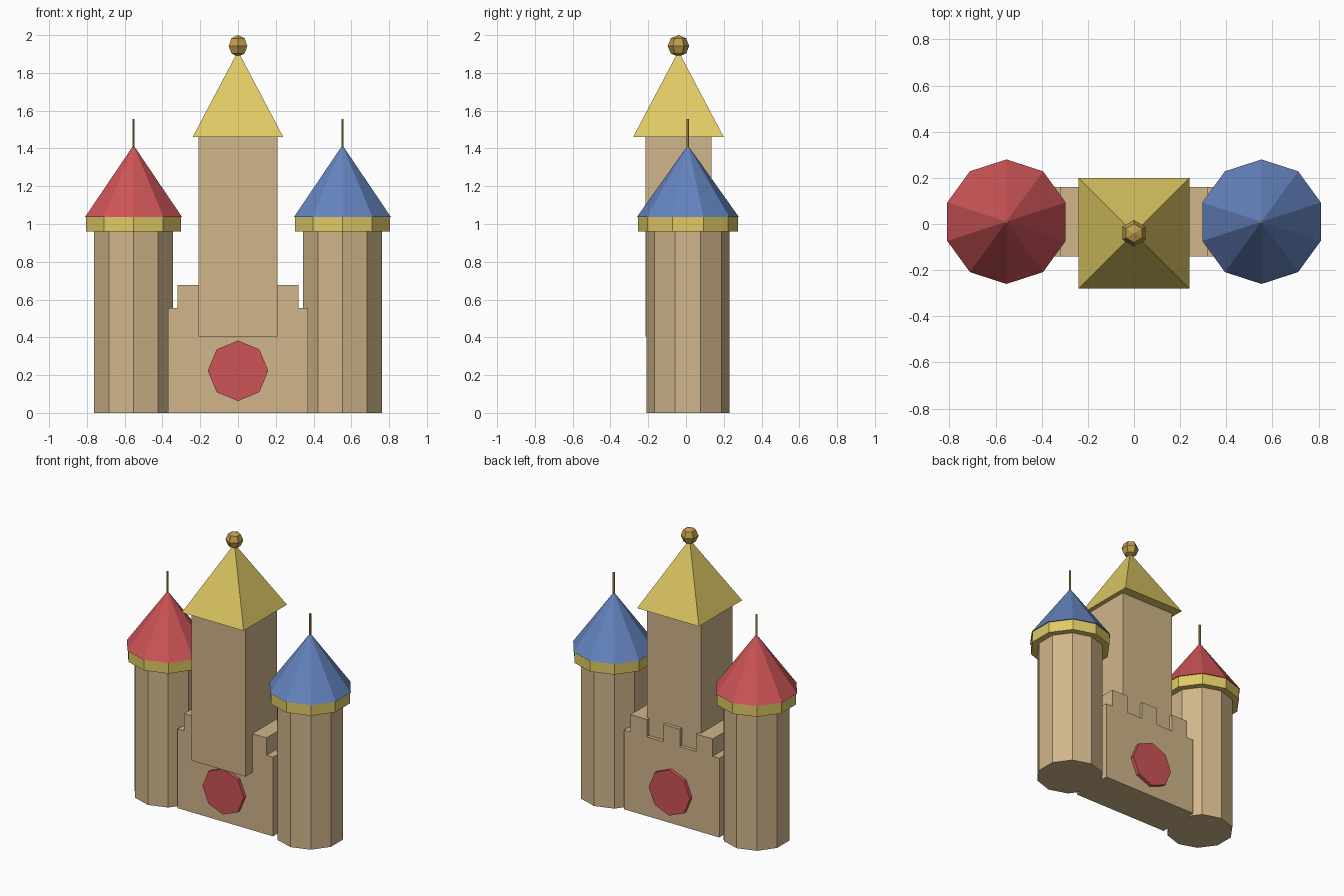
import bpy, bmesh, math
from mathutils import Matrix

if "Cube" in bpy.data.objects:
    bpy.data.objects.remove(bpy.data.objects["Cube"])


def material(name, r, g, b):
    lin = [((c / 255 + 0.055) / 1.055) ** 2.4 for c in (r, g, b)]
    m = bpy.data.materials.new(name)
    m.diffuse_color = (*lin, 1)
    m.use_nodes = True
    m.node_tree.nodes["Principled BSDF"].inputs["Base Color"].default_value = m.diffuse_color
    return m


STONE = material("sandstone", 208, 181, 138)
YELLOW = material("yellow", 224, 202, 101)
RED = material("red", 205, 84, 87)
BLUE = material("blue", 100, 131, 190)
GOLD = material("dark gold", 190, 156, 76)


def finish(bm, name, mat):
    bmesh.ops.recalc_face_normals(bm, faces=bm.faces)
    me = bpy.data.meshes.new(name)
    bm.to_mesh(me)
    bm.free()
    me.materials.append(mat)
    ob = bpy.data.objects.new(name, me)
    bpy.context.collection.objects.link(ob)
    return ob


def solid(name, mat, sides, x, y, z0, z1, r0, r1=None, start=90):
    """Upright prism, or a pointed cone when r1 is 0."""
    r1 = r0 if r1 is None else r1
    bm = bmesh.new()

    def ring(r, z):
        angles = [math.radians(start + 360 * i / sides) for i in range(sides)]
        return [bm.verts.new((x + r * math.cos(a), y + r * math.sin(a), z)) for a in angles]

    low = ring(r0, z0)
    bm.faces.new(low)
    if r1 == 0:
        tip = bm.verts.new((x, y, z1))
        for i in range(sides):
            bm.faces.new((low[i - 1], low[i], tip))
    else:
        high = ring(r1, z1)
        bm.faces.new(high)
        for i in range(sides):
            bm.faces.new((low[i - 1], low[i], high[i], high[i - 1]))
    return finish(bm, name, mat)


def extrude_y(name, mat, outline, y0, y1):
    """Outline in x and z, extruded from y0 to y1."""
    bm = bmesh.new()
    face = bm.faces.new([bm.verts.new((x, y0, z)) for x, z in outline])
    out = bmesh.ops.extrude_face_region(bm, geom=[face])["geom"]
    bmesh.ops.translate(bm, verts=[v for v in out if isinstance(v, bmesh.types.BMVert)],
                        vec=(0, y1 - y0, 0))
    return finish(bm, name, mat)


# Curtain wall with three merlons
outline = [(-0.37, 0), (-0.37, 0.555)]
for cx in (-0.255, 0, 0.255):
    outline += [(cx - 0.064, 0.555), (cx - 0.064, 0.677), (cx + 0.064, 0.677), (cx + 0.064, 0.555)]
outline += [(0.37, 0.555), (0.37, 0)]
extrude_y("battlement_wall", STONE, outline, -0.14, 0.16)

# Eight-sided boss showing on the front and the back of the wall
octagon = [(0.16 * math.cos(i * math.pi / 4), 0.223 + 0.16 * math.sin(i * math.pi / 4)) for i in range(8)]
extrude_y("round_gate", RED, octagon, -0.165, 0.185)

# Square keep, its pyramid roof and ball finial
extrude_y("keep", STONE, [(-0.209, 0.405), (-0.209, 1.46), (0.209, 1.46), (0.209, 0.405)], -0.215, 0.135)
solid("keep_roof", YELLOW, 4, 0, -0.04, 1.46, 1.915, 0.24 * math.sqrt(2), 0, start=45)
bm = bmesh.new()
bmesh.ops.create_uvsphere(bm, u_segments=6, v_segments=4, radius=0.057,
                          matrix=Matrix.Translation((0, -0.04, 1.943)) @ Matrix.Rotation(math.pi / 2, 4, 'Z'))
# Turn the ball so two of its corners point along y
tip = max(bm.verts, key=lambda v: math.hypot(v.co.x, v.co.y + 0.04))
turn = math.pi / 2 - math.atan2(tip.co.y + 0.04, tip.co.x)
bmesh.ops.rotate(bm, verts=bm.verts, cent=(0, -0.04, 1.943), matrix=Matrix.Rotation(turn, 3, 'Z'))
finish(bm, "roof_ball", GOLD)

# Ten-sided side towers
for side, x, roof in (("left", -0.553, RED), ("right", 0.553, BLUE)):
    solid(side + "_tower", STONE, 10, x, 0.01, 0, 0.965, 0.219)
    solid(side + "_tower_collar", YELLOW, 10, x, 0.01, 0.96, 1.037, 0.264)
    solid(side + "_tower_roof", roof, 10, x, 0.01, 1.037, 1.417, 0.27, 0)
    solid(side + "_tower_spike", GOLD, 6, x, 0.01, 1.39, 1.555, 0.007)
